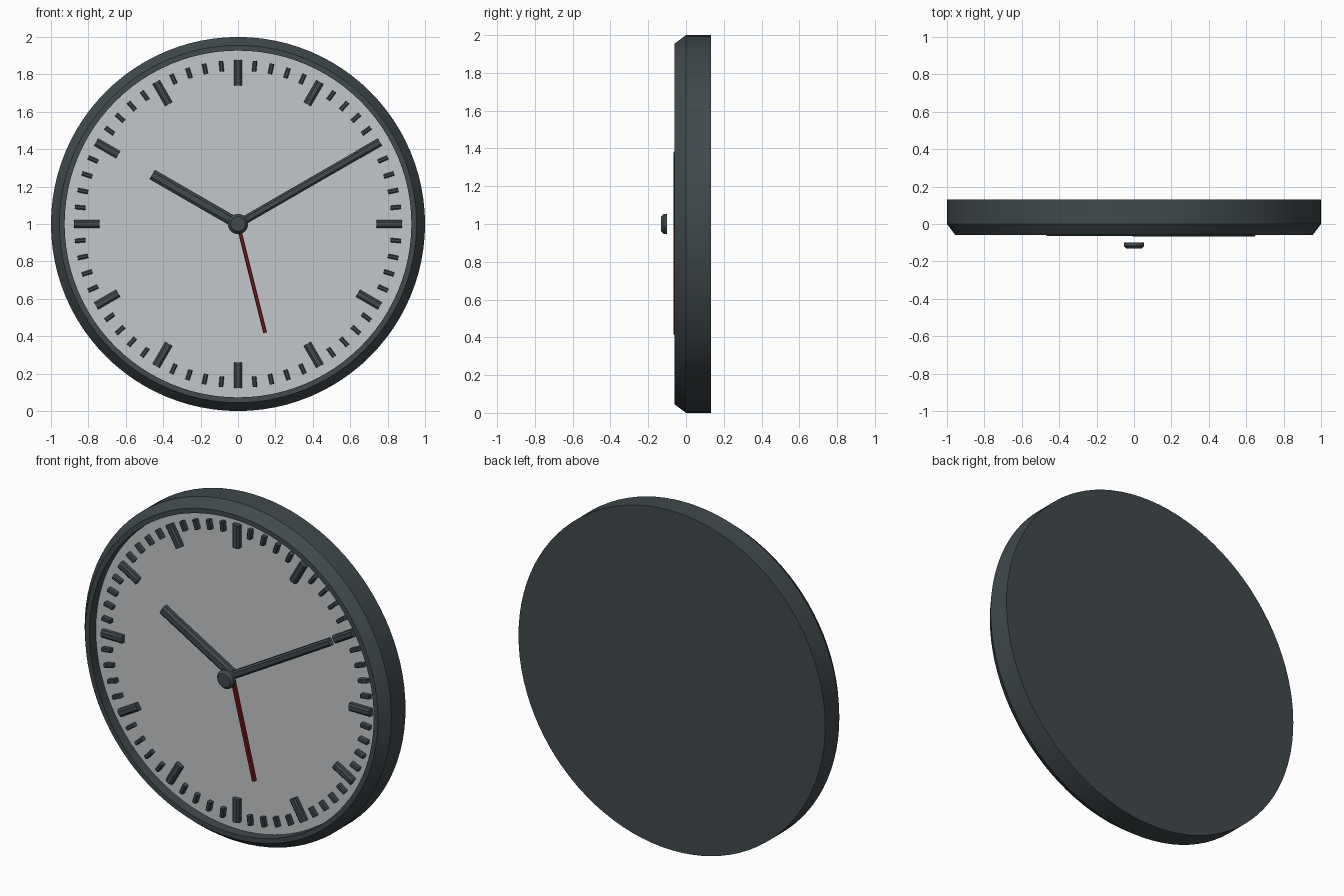
import bpy, bmesh, math
from mathutils import Matrix, Vector

if "Cube" in bpy.data.objects:
    bpy.data.objects.remove(bpy.data.objects["Cube"])


def material(name, rgb):
    m = bpy.data.materials.new(name)
    m.diffuse_color = (*rgb, 1.0)
    m.use_nodes = True
    m.node_tree.nodes["Principled BSDF"].inputs["Base Color"].default_value = m.diffuse_color
    return m


SLATE = material("dark slate", (0.052, 0.067, 0.073))
PALE = material("pale grey", (0.55, 0.57, 0.585))
RED = material("deep red", (0.22, 0.012, 0.014))
CENTRE = Vector((0, 0, 1))


def finish(name, bm, mat):
    bmesh.ops.recalc_face_normals(bm, faces=bm.faces)
    me = bpy.data.meshes.new(name)
    bm.to_mesh(me)
    bm.free()
    me.materials.append(mat)
    ob = bpy.data.objects.new(name, me)
    bpy.context.collection.objects.link(ob)
    bpy.ops.object.select_all(action='DESELECT')
    ob.select_set(True)
    bpy.context.view_layer.objects.active = ob
    bpy.ops.object.shade_smooth_by_angle(angle=math.radians(25))
    return ob


def lathe(name, profile, mat, n):
    """Turn (radius, y) points about the clock axis; cap both ends."""
    bm = bmesh.new()
    rings = []
    for r, y in profile:
        rings.append([bm.verts.new((r * math.sin(2 * math.pi * i / n), y,
                                    1 + r * math.cos(2 * math.pi * i / n)))
                      for i in range(n)])
    for a, b in zip(rings, rings[1:]):
        for i in range(n):
            j = (i + 1) % n
            bm.faces.new((a[i], a[j], b[j], b[i]))
    bm.faces.new(rings[0])
    bm.faces.new(rings[-1])
    return finish(name, bm, mat)


def add_bar(bm, r0, r1, w, back, front, degrees):
    """Radial bar with chamfered long edges, clockwise angle from the top."""
    h, c = w / 2, w * 0.26
    mid = front + (h - c) * 0.8
    section = [(-h, back), (-h, mid), (-c, front), (c, front), (h, mid), (h, back)]
    turn = Matrix.Rotation(math.radians(degrees), 3, 'Y')
    ends = [[bm.verts.new(CENTRE + turn @ Vector((x, y, r))) for x, y in section]
            for r in (r0, r1)]
    for i in range(6):
        j = (i + 1) % 6
        bm.faces.new((ends[0][i], ends[0][j], ends[1][j], ends[1][i]))
    for e in ends:
        bm.faces.new(e)


# Case: flat back, chamfered front rim, recessed well; its floor is the dial
case = lathe("case", [(1, 0.132), (1, 0.0), (0.955, -0.06), (0.927, -0.06),
                      (0.927, 0.0)], SLATE, 96)
case.data.materials.append(PALE)
for f in case.data.polygons:
    if len(f.vertices) > 4 and f.center.y < 0.05:
        f.material_index = 1

# Hour and minute markers
hours, minutes = bmesh.new(), bmesh.new()
for k in range(60):
    if k % 5 == 0:
        add_bar(hours, 0.74, 0.876, 0.044, 0.0, -0.03, k * 6)
    else:
        add_bar(minutes, 0.82, 0.876, 0.023, 0.0, -0.03, k * 6)
finish("hour_markers", hours, SLATE)
finish("minute_markers", minutes, SLATE)

# Hands
for name, length, width, back, front, angle, mat in (
        ("hour_hand", 0.53, 0.058, -0.03, -0.063, -60, SLATE),
        ("minute_hand", 0.738, 0.044, -0.035, -0.067, 60, SLATE),
        ("second_hand", 0.6, 0.02, -0.045, -0.067, 166, RED)):
    bm = bmesh.new()
    add_bar(bm, 0.0, length, width, back, front, angle)
    finish(name, bm, mat)

# Centre cap
lathe("centre_cap", [(0.054, -0.1), (0.054, -0.117), (0.04, -0.132)], SLATE, 32)
